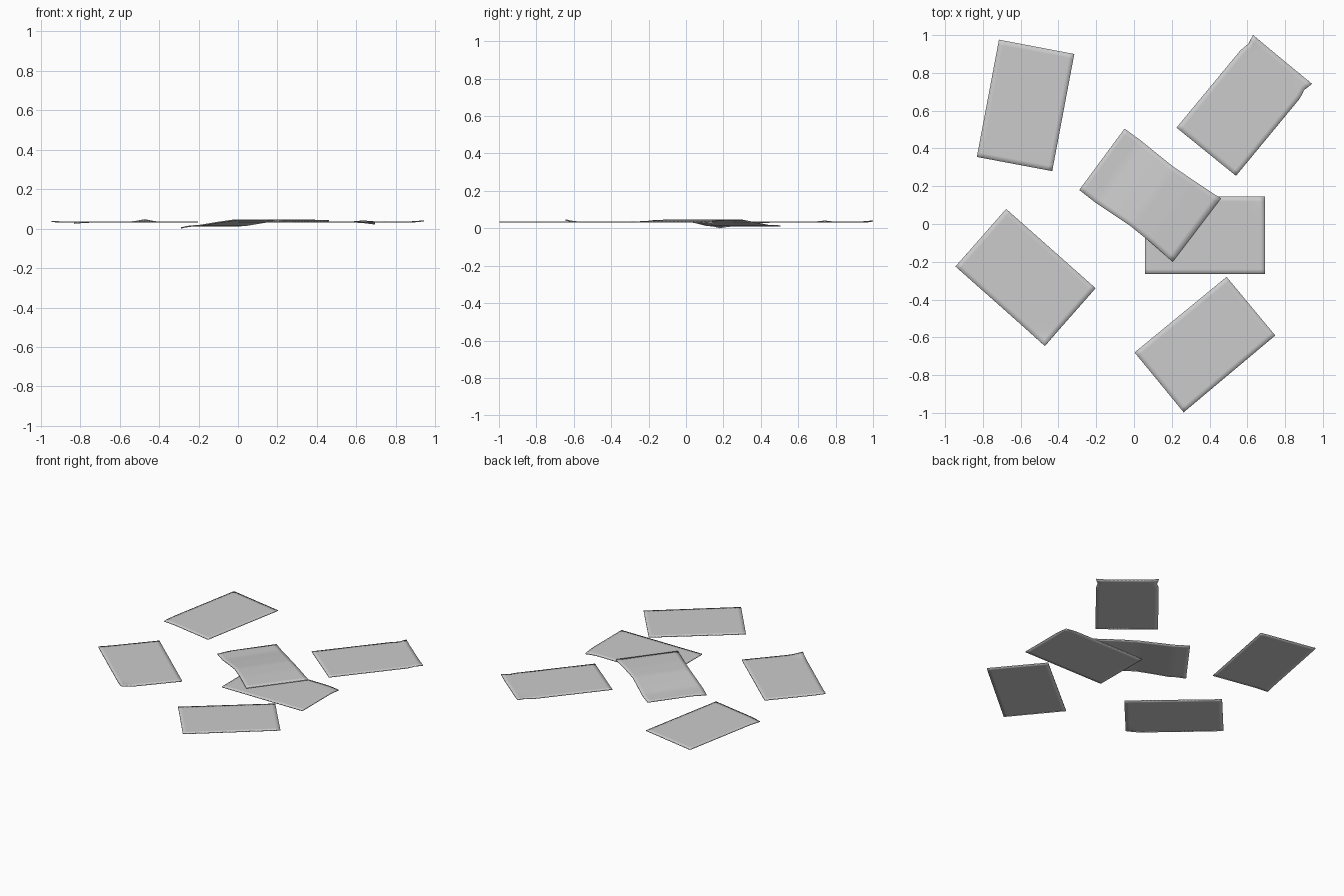
import bpy
from mathutils import Vector

if "Cube" in bpy.data.objects:
    bpy.data.objects.remove(bpy.data.objects["Cube"])

THICK = 0.006
TOP = 0.036
ACROSS = 16


def sheet(name, rows, steps=24, curls=(0, 0, 0, 0), pinch=0.0):
    """Thin sheet lofted through rows of (left xy, right xy, z).
    curls: z change at start-left, start-right, end-left, end-right corners."""
    n = len(rows) - 1
    verts, faces = [], []
    for i in range(steps + 1):
        t = i / steps
        k = min(int(t * n), n - 1)
        f = t * n - k
        (l0, r0, z0), (l1, r1, z1) = rows[k], rows[k + 1]
        left = Vector((*l0, z0)).lerp(Vector((*l1, z1)), f)
        right = Vector((*r0, z0)).lerp(Vector((*r1, z1)), f)
        for j in range(ACROSS + 1):
            s = j / ACROSS
            # slight inward dent just before the end corners
            d = pinch * max(0, 1 - abs(t - 0.92) / 0.07)
            p = left.lerp(right, s + (0.5 - s) * d)
            # small curl in each corner
            for c, (u, v) in zip(curls, ((t, s), (t, 1 - s), (1 - t, s), (1 - t, 1 - s))):
                p.z += c * max(0, 1 - (u + v * 0.65) / 0.16) ** 1.5
            verts.append(p)
    w = ACROSS + 1
    for i in range(steps):
        for j in range(ACROSS):
            a = i * w + j
            faces.append((a, a + 1, a + w + 1, a + w))
    me = bpy.data.meshes.new(name)
    me.from_pydata(verts, [], faces)
    if me.polygons[0].normal.z < 0:
        me.flip_normals()
    ob = bpy.data.objects.new(name, me)
    bpy.context.collection.objects.link(ob)
    mod = ob.modifiers.new("thickness", 'SOLIDIFY')
    mod.thickness = THICK
    mod.offset = -1
    bpy.ops.object.select_all(action='DESELECT')
    ob.select_set(True)
    bpy.context.view_layer.objects.active = ob
    bpy.ops.object.shade_smooth_by_angle()
    return ob


# Scattered flat sheets around the outside
sheet("sheet_back_left", [((-0.832, 0.355), (-0.433, 0.28), TOP),
                          ((-0.715, 0.976), (-0.316, 0.90), TOP)], curls=(-0.006, 0, 0, 0))
sheet("sheet_back_right", [((0.225, 0.51), (0.54, 0.255), TOP),
                           ((0.63, 1.0), (0.942, 0.742), TOP)],
      curls=(0, 0, 0.006, 0.006), pinch=0.06)
sheet("sheet_front_left", [((-0.677, 0.08), (-0.945, -0.225), TOP),
                           ((-0.203, -0.34), (-0.472, -0.645), TOP)], curls=(0, 0.003, 0, 0.012))
sheet("sheet_front_right", [((0.003, -0.68), (0.263, -0.997), TOP),
                            ((0.49, -0.28), (0.748, -0.59), TOP)])

# Sheet lying under the bent one
sheet("sheet_under", [((0.058, 0.145), (0.058, -0.265), TOP),
                      ((0.694, 0.145), (0.694, -0.265), TOP)], curls=(0, 0, -0.01, 0))

# Bent sheet in the middle, resting on the one below
sheet("sheet_bent", [
    ((-0.29, 0.18), (-0.05, 0.505), 0.016),
    ((-0.20, 0.11), (0.035, 0.443), 0.018),
    ((-0.11, 0.05), (0.125, 0.37), 0.033),
    ((-0.02, -0.01), (0.21, 0.302), 0.046),
    ((0.085, -0.095), (0.32, 0.228), 0.047),
    ((0.205, -0.20), (0.46, 0.135), 0.042)], steps=25, curls=(-0.010, 0, 0, 0))
